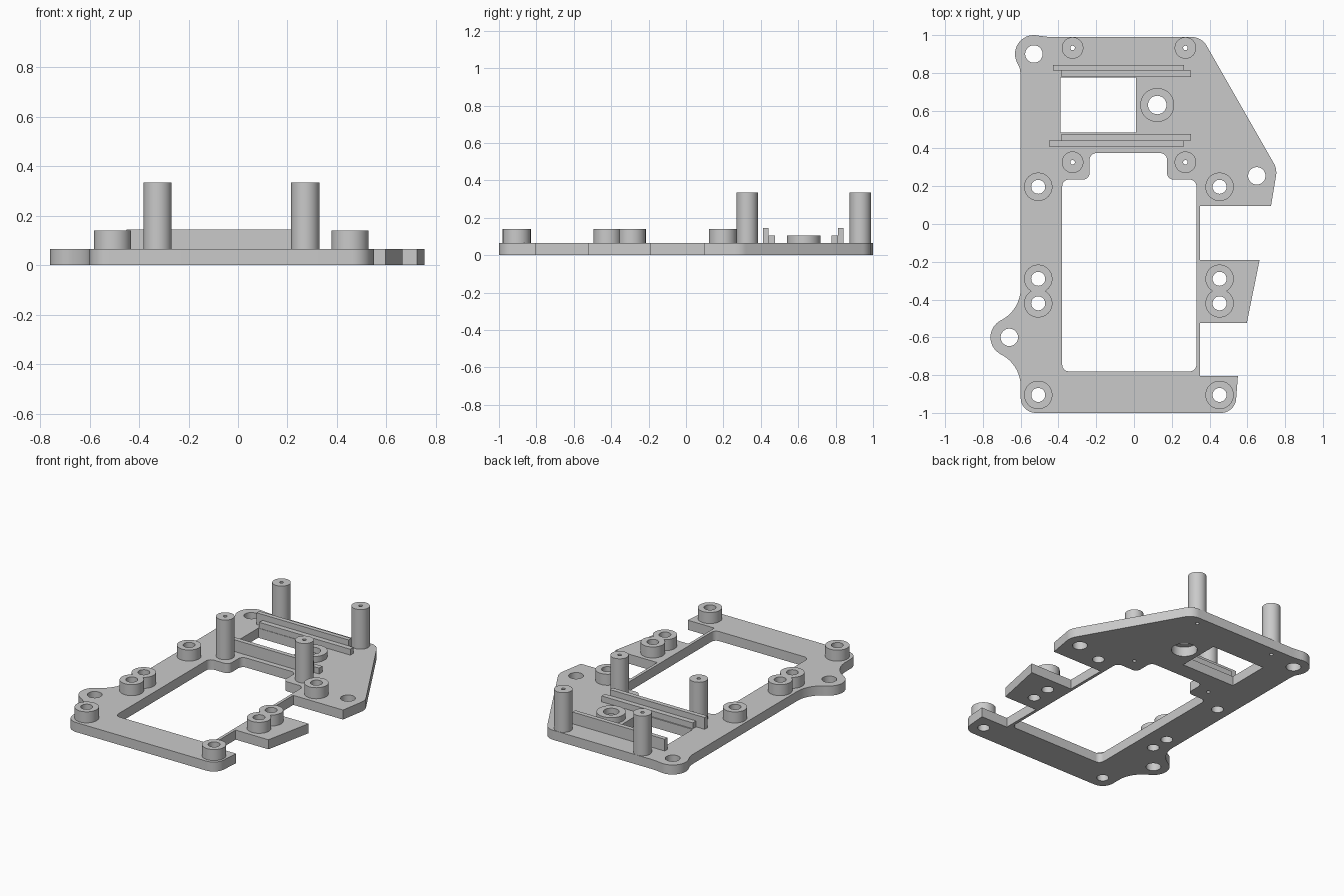
import bpy, bmesh, math
from mathutils import Vector

cube = bpy.data.objects.get("Cube")
if cube:
    bpy.data.objects.remove(cube, do_unlink=True)

grey = bpy.data.materials.new("light grey")
grey.use_nodes = True
colour = (0.59, 0.59, 0.59, 1)
grey.diffuse_color = colour
grey.node_tree.nodes["Principled BSDF"].inputs["Base Color"].default_value = colour

PLATE = 0.065


def arc(x, y, r, start, end, steps=16):
    angles = [math.radians(start + (end - start) * i / steps) for i in range(steps + 1)]
    return [(x + r * math.cos(a), y + r * math.sin(a)) for a in angles]


def circle(x, y, r):
    return arc(x, y, r, 0, 360, 48)[:-1]


def rounded(corners):
    """Turn (x, y, radius) corners into a loop with filleted corners."""
    loop = []
    for i, (x, y, r) in enumerate(corners):
        if not r:
            loop.append((x, y))
            continue
        p = Vector((x, y))
        a = (Vector(corners[i - 1][:2]) - p).normalized()
        b = (Vector(corners[(i + 1) % len(corners)][:2]) - p).normalized()
        half = math.acos(a.dot(b)) / 2
        centre = p + (a + b).normalized() * r / math.sin(half)
        spoke = p + a * r / math.tan(half) - centre
        start = math.degrees(math.atan2(spoke.y, spoke.x))
        sweep = math.copysign(180 - math.degrees(2 * half), b.x * a.y - b.y * a.x)
        loop += arc(centre.x, centre.y, r, start, start + sweep, 10)
    return loop


def extrude(name, loops, bottom, top):
    """Extrude an outline with holes between two heights."""
    curve = bpy.data.curves.new(name, "CURVE")
    curve.dimensions = "2D"
    curve.fill_mode = "BOTH"
    curve.extrude = (top - bottom) / 2
    for loop in loops:
        spline = curve.splines.new("POLY")
        spline.points.add(len(loop) - 1)
        for point, (x, y) in zip(spline.points, loop):
            point.co = (x, y, 0, 1)
        spline.use_cyclic_u = True
    obj = bpy.data.objects.new(name, curve)
    bpy.context.collection.objects.link(obj)
    bpy.ops.object.select_all(action="DESELECT")
    obj.select_set(True)
    bpy.context.view_layer.objects.active = obj
    bpy.ops.object.convert(target="MESH")
    mesh = bpy.context.view_layer.objects.active.data
    bm = bmesh.new()
    bm.from_mesh(mesh)
    bmesh.ops.remove_doubles(bm, verts=bm.verts, dist=0.0002)
    bmesh.ops.recalc_face_normals(bm, faces=bm.faces)
    bmesh.ops.translate(bm, verts=bm.verts, vec=(0, 0, (top + bottom) / 2))
    bm.to_mesh(mesh)
    bm.free()
    mesh.materials.clear()
    mesh.materials.append(grey)
    bpy.ops.object.shade_smooth_by_angle(angle=math.radians(30))


def box(name, x0, x1, y0, y1, top):
    extrude(name, [[(x0, y0), (x1, y0), (x1, y1), (x0, y1)]], PLATE, top)


# Plate outline: right side with tabs, then the two lugs on the left side
outline = rounded([
    (-0.6, -0.8, 0), (-0.6, -1, 0.08), (0.535, -1, 0.08), (0.55, -0.805, 0),
    (0.35, -0.805, 0), (0.35, -0.525, 0), (0.597, -0.525, 0), (0.665, -0.19, 0),
    (0.35, -0.19, 0), (0.35, 0.095, 0), (0.725, 0.095, 0), (0.758, 0.29, 0.1),
    (0.358, 0.99, 0.09), (-0.45, 0.99, 0)])
outline += arc(-0.53, 0.9, 0.1, 75, 200) + [(-0.605, 0.825), (-0.6, 0.79)]
outline += arc(-0.79, -0.34, 0.19, 0, -63.4)
outline += arc(-0.66, -0.6, 0.1, 116.6, 243.4)[1:-1]
outline += arc(-0.79, -0.86, 0.19, 63.4, 0)

opening = rounded([
    (-0.38, -0.78, 0.035), (0.33, -0.78, 0.035), (0.33, 0.235, 0.035),
    (0.175, 0.235, 0.035), (0.175, 0.375, 0.035), (-0.235, 0.375, 0.035),
    (-0.235, 0.235, 0.035), (-0.38, 0.235, 0.035)])
window = [(-0.39, 0.485), (0.01, 0.485), (0.01, 0.775), (-0.39, 0.775)]

boss_x = {"right": -0.507, "left": 0.453}
boss_y = {"front": -0.905, "rear": 0.197}
pair_y = (-0.42, -0.29)
posts = [(x, y) for x in (-0.325, 0.272) for y in (0.327, 0.932)]

holes = [circle(x, y, 0.037) for x in boss_x.values() for y in (*boss_y.values(), *pair_y)]
holes += [circle(x, y, 0.046) for x, y in ((-0.53, 0.9), (0.65, 0.255), (-0.66, -0.6))]
holes += [circle(x, y, 0.012) for x, y in posts]
holes.append(circle(0.123, 0.63, 0.08))
extrude("base_plate", [outline, opening, window] + holes, 0, PLATE)

# Screw bosses, single and in joined pairs
for side, x in boss_x.items():
    for end, y in boss_y.items():
        extrude(f"{end}_{side}_boss", [circle(x, y, 0.075), circle(x, y, 0.037)], PLATE, 0.14)
    low, high = pair_y
    eight = arc(x, high, 0.075, -60, 240, 40) + arc(x, low, 0.075, 120, 420, 40)[1:-1]
    extrude(f"{side}_double_boss", [eight] + [circle(x, y, 0.037) for y in pair_y], PLATE, 0.14)

# Tall posts with pilot holes
for i, (x, y) in enumerate(posts):
    extrude(f"post_{i + 1}", [circle(x, y, 0.057), circle(x, y, 0.012)], PLATE, 0.335)

# Raised ring over the wide hole
extrude("raised_ring", [circle(0.123, 0.63, 0.09), circle(0.123, 0.63, 0.049)], PLATE, 0.105)

# Stepped rails on both sides of the window
box("rear_rail_tall", -0.43, 0.265, 0.813, 0.843, 0.145)
box("rear_rail_low", -0.385, 0.302, 0.778, 0.813, 0.105)
box("front_rail_low", -0.385, 0.302, 0.442, 0.477, 0.105)
box("front_rail_tall", -0.45, 0.265, 0.411, 0.442, 0.145)
